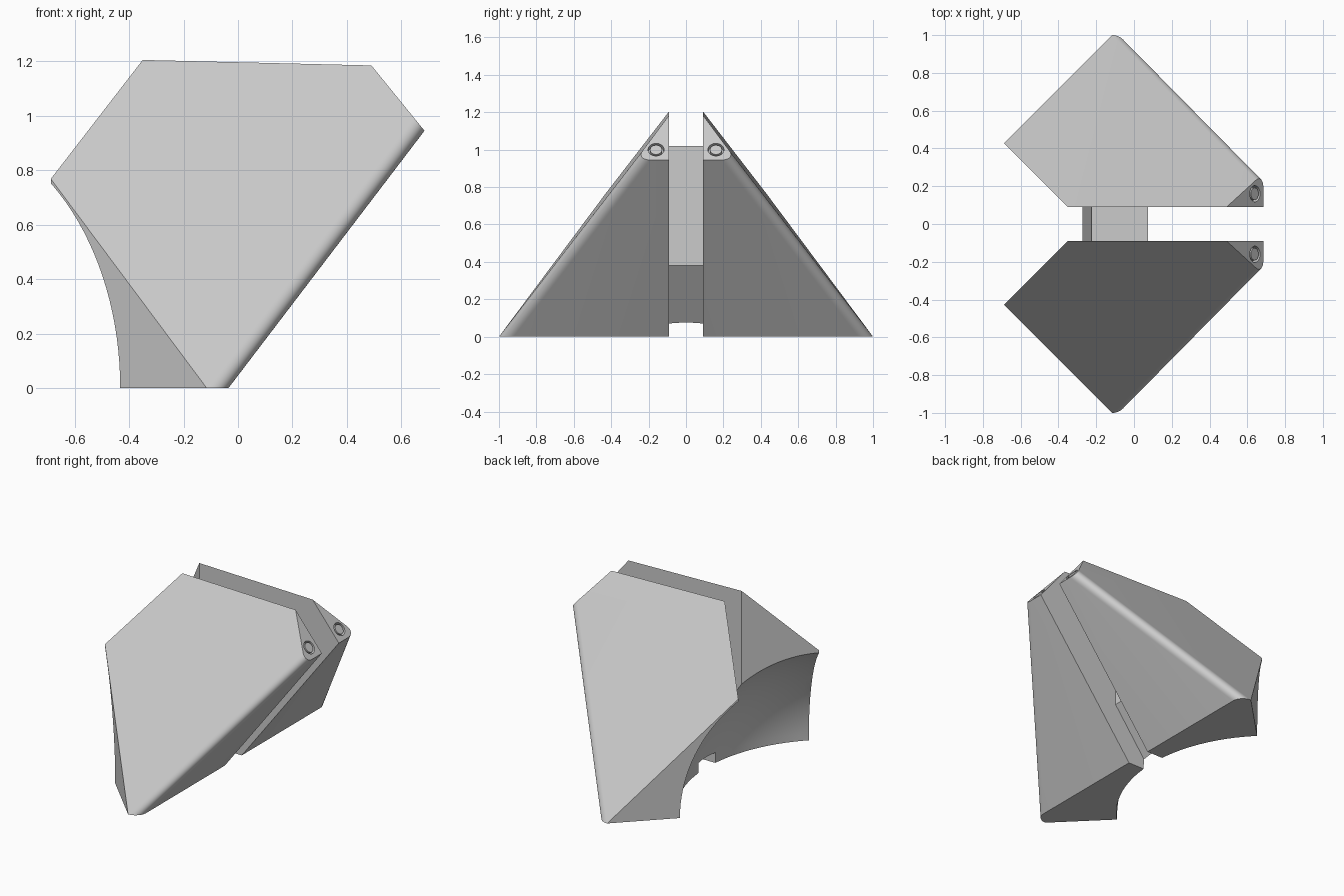
import bpy, bmesh, math
from mathutils import Vector

cube = bpy.data.objects.get("Cube")
if cube:
    bpy.data.objects.remove(cube, do_unlink=True)

grey = bpy.data.materials.new("light_grey")
grey.use_nodes = True
colour = (0.6, 0.6, 0.6, 1)
grey.diffuse_color = colour
grey.node_tree.nodes["Principled BSDF"].inputs["Base Color"].default_value = colour

GAP = 0.09          # half width of the slot
BOWL = Vector((-1.115, 0, 0))


def add_object(name, bm):
    bmesh.ops.recalc_face_normals(bm, faces=bm.faces)
    mesh = bpy.data.meshes.new(name)
    bm.to_mesh(mesh)
    bm.free()
    mesh.materials.append(grey)
    obj = bpy.data.objects.new(name, mesh)
    bpy.context.collection.objects.link(obj)
    return obj


def activate(obj):
    bpy.ops.object.select_all(action='DESELECT')
    obj.select_set(True)
    bpy.context.view_layer.objects.active = obj


def cut(obj, cutter):
    mod = obj.modifiers.new("cut", 'BOOLEAN')
    mod.operation = 'DIFFERENCE'
    mod.solver = 'EXACT'
    mod.object = cutter
    activate(obj)
    bpy.ops.object.modifier_apply(modifier=mod.name)


def cylinder(name, centre, axis, radius, depth):
    bm = bmesh.new()
    bmesh.ops.create_cone(bm, cap_ends=True, segments=40, radius1=radius,
                          radius2=radius, depth=depth)
    turn = Vector((0, 0, 1)).rotation_difference(axis).to_matrix()
    bmesh.ops.rotate(bm, matrix=turn, verts=bm.verts)
    bmesh.ops.translate(bm, vec=centre, verts=bm.verts)
    return add_object(name, bm)


def mirror_y(obj):
    mod = obj.modifiers.new("mirror", 'MIRROR')
    mod.use_axis = (False, True, False)
    mod.use_mirror_merge = False
    activate(obj)
    bpy.ops.object.modifier_apply(modifier=mod.name)


# Spherical cutter for the hollow under the left side
bm = bmesh.new()
bmesh.ops.create_uvsphere(bm, u_segments=128, v_segments=64, radius=0.965)
bmesh.ops.translate(bm, vec=BOWL, verts=bm.verts)
bowl_cutter = add_object("bowl_cutter", bm)

# Wedge-shaped half: a block trimmed by planes (point, outward normal)
bm = bmesh.new()
bmesh.ops.create_cube(bm, size=4)
planes = [
    ((0, 0, 0), (0, 0, -1)),                      # base
    ((0, -GAP, 0), (0, 1, 0)),                    # slot wall
    ((-0.115, -1, 0), (0.024, -1.318, 1)),        # big sloped panel
    ((-0.115, -1, 0), (-1, -1, 0)),               # outer left side
    ((-0.35, -GAP, 0), (-1, 1, 0)),               # inner left side
    ((-0.035, 0, 0), (0.945, 0, -0.72)),          # overhanging underside
    ((0.685, 0, 0.945), (0.24, 0, 0.195)),        # peg face
]
for co, no in planes:
    geom = bm.verts[:] + bm.edges[:] + bm.faces[:]
    res = bmesh.ops.bisect_plane(bm, geom=geom, dist=1e-5, plane_co=co,
                                 plane_no=Vector(no).normalized(), clear_outer=True)
    rim = [e for e in res["geom_cut"] if isinstance(e, bmesh.types.BMEdge)]
    bmesh.ops.edgeloop_fill(bm, edges=rim)

# Round the long edge between the panel and the underside
mid = Vector((0.325, -0.64, 0.47))
edge = min(bm.edges, key=lambda e: ((e.verts[0].co + e.verts[1].co) / 2 - mid).length)
bmesh.ops.bevel(bm, geom=[edge], offset=0.066, offset_type='OFFSET', segments=12,
                profile=0.5, affect='EDGES')
halves = add_object("wedge_halves", bm)
cut(halves, bowl_cutter)

# Round socket and peg in the small end face
axis = Vector((0.24, 0, 0.195)).normalized()
centre = Vector((0.64, -0.16, 1.0))
socket_cutter = cylinder("socket_cutter", centre, axis, 0.043, 0.06)
cut(halves, socket_cutter)
pegs = cylinder("socket_pegs", centre - axis * 0.018, axis, 0.032, 0.034)
mirror_y(halves)
mirror_y(pegs)

# Bridge joining the halves inside the slot
bm = bmesh.new()
profile = [(0.075, 1.02), (0.075, 0.38), (-0.21, 0), (-0.31, 0), (-0.275, 0.45), (-0.225, 1.02)]
face = bm.faces.new([bm.verts.new((x, -GAP, z)) for x, z in profile])
res = bmesh.ops.extrude_face_region(bm, geom=[face])
bmesh.ops.translate(bm, vec=(0, 2 * GAP, 0),
                    verts=[v for v in res["geom"] if isinstance(v, bmesh.types.BMVert)])
bridge = add_object("centre_bridge", bm)
cut(bridge, bowl_cutter)

for obj in (halves, pegs, bridge):
    activate(obj)
    bpy.ops.object.shade_smooth_by_angle(angle=math.radians(25))

for cutter in (bowl_cutter, socket_cutter):
    bpy.data.objects.remove(cutter, do_unlink=True)
